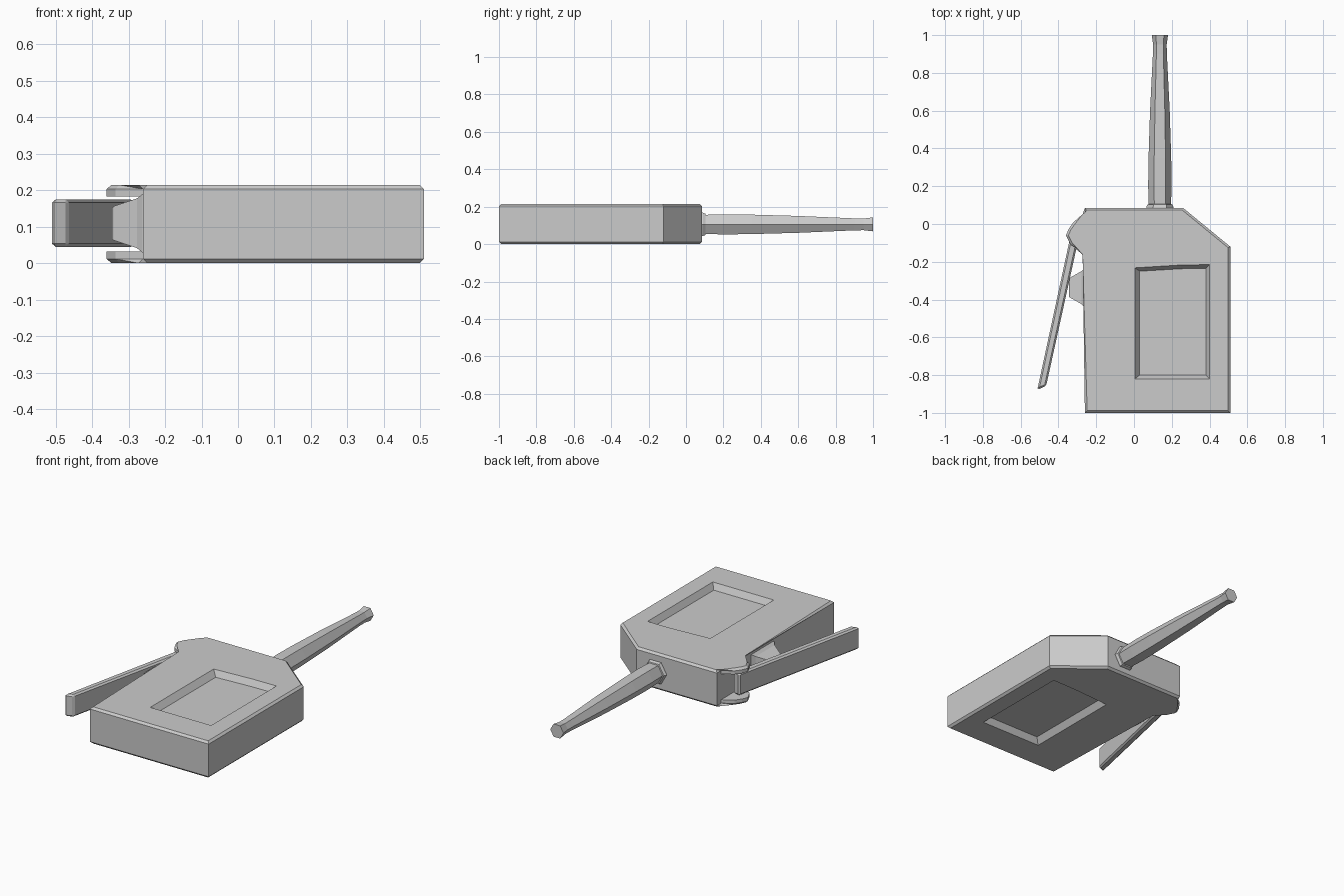
import bpy, bmesh, math

if "Cube" in bpy.data.objects:
    bpy.data.objects.remove(bpy.data.objects["Cube"])


def make_object(name, bm):
    bmesh.ops.recalc_face_normals(bm, faces=bm.faces[:])
    mesh = bpy.data.meshes.new(name)
    bm.to_mesh(mesh)
    bm.free()
    obj = bpy.data.objects.new(name, mesh)
    bpy.context.collection.objects.link(obj)
    return obj


def loft(name, rings, bevel=0, rim_only=True):
    """Skin a list of equal-length point rings and cap both ends."""
    bm = bmesh.new()
    rows = [[bm.verts.new(p) for p in ring] for ring in rings]
    n = len(rows[0])
    for a, b in zip(rows, rows[1:]):
        for i in range(n):
            j = (i + 1) % n
            bm.faces.new((a[i], a[j], b[j], b[i]))
    bm.faces.new(rows[0])
    bm.faces.new(rows[-1])
    if bevel:
        edges = [e for e in bm.edges if not rim_only
                 or abs(e.verts[0].co.z - e.verts[1].co.z) < 1e-5]
        bmesh.ops.bevel(bm, geom=edges, offset=bevel, segments=1,
                        affect='EDGES', profile=0.5)
    return make_object(name, bm)


def prism(name, outline, z0, z1, bevel=0, rim_only=True):
    rings = [[(x, y, z) for x, y in outline] for z in (z0, z1)]
    return loft(name, rings, bevel, rim_only)


def cut(target, cutter):
    cutter.hide_render = True
    mod = target.modifiers.new("cut", 'BOOLEAN')
    mod.operation = 'DIFFERENCE'
    mod.solver = 'EXACT'
    mod.object = cutter
    bpy.context.view_layer.update()
    deps = bpy.context.evaluated_depsgraph_get()
    mesh = bpy.data.meshes.new_from_object(target.evaluated_get(deps))
    target.modifiers.clear()
    target.data = mesh
    bpy.data.objects.remove(cutter)


H = 0.215
MID = H / 2

# Flat can body, with rounded hinge ears in the same outline
body = prism("body", [
    (-0.26, -1.0), (0.51, -1.0), (0.51, -0.12), (0.26, 0.085), (-0.26, 0.085),
    (-0.26, 0.045), (-0.32, 0.01), (-0.345, -0.025), (-0.36, -0.06),
    (-0.335, -0.11), (-0.26, -0.155)], 0, H, 0.012)

# Slot that separates the upper and lower ears
cut(body, prism("ear_slot", [(-0.5, -0.3), (-0.26, -0.3), (-0.26, 0.2), (-0.5, 0.2)],
                0.032, 0.183))

# Recessed panel on both broad sides
outer = [(0.005, -0.82), (0.40, -0.82), (0.40, -0.215), (0.25, -0.217), (0.005, -0.232)]
inner = [(0.03, -0.80), (0.38, -0.80), (0.38, -0.235), (0.25, -0.237), (0.03, -0.25)]
centre = (0.2, -0.52)
DEPTH = 0.035
above = [(2 * a - c, 2 * b - d) for (a, b), (c, d) in zip(outer, inner)]
for side in (1, -1):
    rings = [[(x, y, MID + side * (MID + dz)) for x, y in ring]
             for ring, dz in ((inner, -DEPTH), (outer, 0), (above, DEPTH))]
    cut(body, loft("panel_cutter", rings))

# Hexagonal tapered spout with base collar and flared tip
spout = [(0.07, 0.072), (0.09, 0.072), (0.103, 0.066), (0.105, 0.059), (0.20, 0.062),
         (0.35, 0.060), (0.60, 0.052), (0.90, 0.037), (0.95, 0.036), (1.0, 0.043)]
loft("spout", [[(0.137 + r * math.cos(k * math.pi / 3), y,
                 MID - 0.002 + r * math.sin(k * math.pi / 3)) for k in range(6)]
               for y, r in spout])

# Hand lever hinged between the ears
prism("lever", [(-0.512, -0.878), (-0.465, -0.857), (-0.283, -0.03), (-0.328, -0.025)],
      0.045, 0.175, 0.009, False)

# Pump button with flared foot, pressed by the lever
button = [(-0.25, 0.108, 0.084), (-0.262, 0.105, 0.080), (-0.277, 0.088, 0.068),
          (-0.34, 0.052, 0.047), (-0.345, 0.047, 0.042)]
loft("pump_button", [[(x, -0.337 + sy * hy, MID + 0.002 + sz * hz)
                      for sy, sz in ((-1, -1), (1, -1), (1, 1), (-1, 1))]
                     for x, hy, hz in button])
